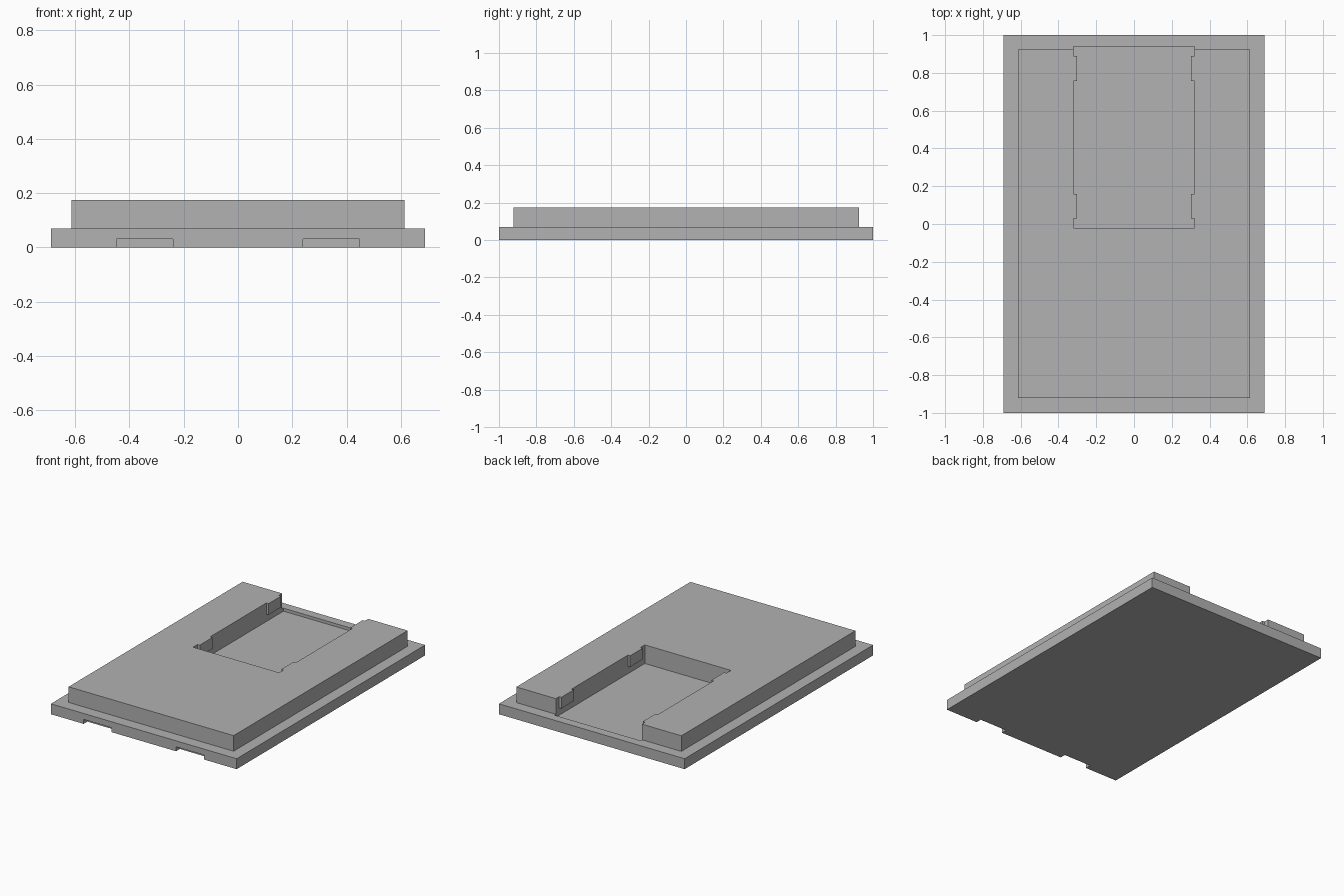
import bpy, bmesh

if "Cube" in bpy.data.objects:
    bpy.data.objects.remove(bpy.data.objects["Cube"])

grey = bpy.data.materials.new("plain_grey")
grey.diffuse_color = (0.445, 0.445, 0.445, 1)
grey.use_nodes = True
grey.node_tree.nodes["Principled BSDF"].inputs["Base Color"].default_value = grey.diffuse_color


def prism(name, points, z0, z1):
    """Extrude a counter-clockwise xy outline from z0 up to z1."""
    bm = bmesh.new()
    low = [bm.verts.new((x, y, z0)) for x, y in points]
    high = [bm.verts.new((x, y, z1)) for x, y in points]
    bm.faces.new(low[::-1])
    bm.faces.new(high)
    n = len(points)
    for i in range(n):
        j = (i + 1) % n
        bm.faces.new((low[i], low[j], high[j], high[i]))
    mesh = bpy.data.meshes.new(name)
    bm.to_mesh(mesh)
    bm.free()
    mesh.materials.append(grey)
    obj = bpy.data.objects.new(name, mesh)
    bpy.context.collection.objects.link(obj)
    return obj


def box(name, x0, x1, y0, y1, z0, z1):
    return prism(name, [(x0, y0), (x1, y0), (x1, y1), (x0, y1)], z0, z1)


def cut(target, cutter):
    mod = target.modifiers.new(cutter.name, 'BOOLEAN')
    mod.operation = 'DIFFERENCE'
    mod.solver = 'EXACT'
    mod.object = cutter
    cutter.hide_render = True
    cutter.hide_set(True)


# Base plate with a shallow pocket floor and two front finger notches
base = box("base_plate", -0.69, 0.69, -1, 1, 0, 0.07)
cut(base, box("pocket_cutter", -0.32, 0.32, -0.02, 0.94, 0.05, 0.2))
for side, x0 in (("left", -0.447), ("right", 0.24)):
    cut(base, box(side + "_notch_cutter", x0, x0 + 0.207, -1.1, -0.96, -0.1, 0.03))

# Raised block with a slot open at the back
w, y0, y1, s, sy = 0.613, -0.922, 0.925, 0.32, -0.02
prism("raised_block", [(-w, y0), (w, y0), (w, y1), (s, y1),
                       (s, sy), (-s, sy), (-s, y1), (-w, y1)], 0.07, 0.175)

# Retaining tabs along the upper part of the slot walls
for sign, side in ((-1, "left"), (1, "right")):
    xa, xb = sorted((sign * 0.303, sign * 0.32))
    for end, ya, yb in (("front", 0.028, 0.16), ("back", 0.757, 0.89)):
        box(f"{side}_{end}_tab", xa, xb, ya, yb, 0.10, 0.175)
